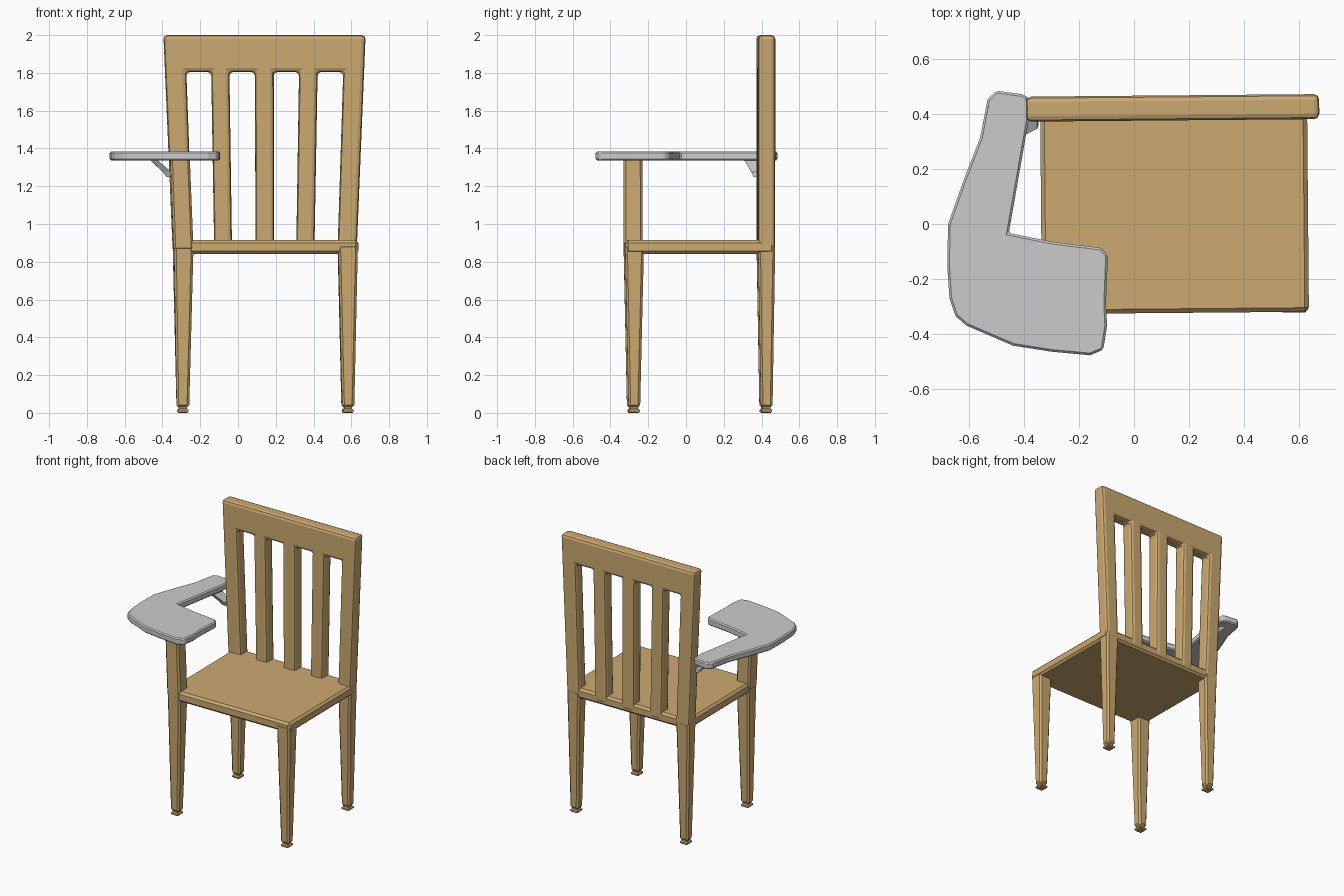
import bpy, bmesh, math

if "Cube" in bpy.data.objects:
    bpy.data.objects.remove(bpy.data.objects["Cube"])


def material(name, rgb):
    m = bpy.data.materials.new(name)
    m.diffuse_color = (*rgb, 1)
    m.use_nodes = True
    m.node_tree.nodes["Principled BSDF"].inputs["Base Color"].default_value = m.diffuse_color
    return m


WOOD = material("light wood", (0.60, 0.40, 0.165))
GREY = material("pale grey laminate", (0.60, 0.60, 0.60))
TILT = math.radians(0.5)   # the chair is turned very slightly


def finish(name, bm, mat, bevel, segments=1, turn=TILT):
    bmesh.ops.recalc_face_normals(bm, faces=bm.faces)
    me = bpy.data.meshes.new(name)
    bm.to_mesh(me)
    bm.free()
    me.materials.append(mat)
    ob = bpy.data.objects.new(name, me)
    bpy.context.collection.objects.link(ob)
    ob.rotation_euler.z = turn
    if bevel:
        mod = ob.modifiers.new("edge bevel", "BEVEL")
        mod.width, mod.segments = bevel, segments
        mod.limit_method = "ANGLE"
        mod.angle_limit = math.radians(40)
    return ob


def extrude(name, points, offset, mat, bevel, segments=1, turn=TILT):
    """Solid from a flat outline pushed along an offset."""
    bm = bmesh.new()
    face = bm.faces.new([bm.verts.new(p) for p in points])
    new = bmesh.ops.extrude_face_region(bm, geom=[face])["geom"]
    verts = [g for g in new if isinstance(g, bmesh.types.BMVert)]
    bmesh.ops.translate(bm, verts=verts, vec=offset)
    return finish(name, bm, mat, bevel, segments, turn)


def loft(name, levels, mat=WOOD, bevel=0.0, segments=1):
    """Square-sectioned solid through levels (z, x0, x1, y0, y1)."""
    bm = bmesh.new()
    rings = [[bm.verts.new(p) for p in
              ((a, c, z), (b, c, z), (b, d, z), (a, d, z))]
             for z, a, b, c, d in levels]
    bm.faces.new(rings[0])
    bm.faces.new(rings[-1])
    for lo, hi in zip(rings, rings[1:]):
        for i in range(4):
            j = (i + 1) % 4
            bm.faces.new((lo[i], lo[j], hi[j], hi[i]))
    return finish(name, bm, mat, bevel, segments)


# seat
loft("seat", [(0.842, -0.338, 0.634, -0.325, 0.462),
              (0.915, -0.338, 0.634, -0.325, 0.462)], bevel=0.015)

# back: comb outline of top rail, two stiles and three slats
bottoms = [(-0.342, -0.235), (-0.122, -0.028), (0.097, 0.195),
           (0.312, 0.408), (0.531, 0.632)]
tops = [(-0.386, -0.27), (-0.138, -0.042), (0.093, 0.193),
        (0.327, 0.425), (0.561, 0.672)]
z_low, z_open, z_top = 0.86, 1.805, 2.0
outline = [(-0.391, z_top)]
for i, ((b0, b1), (t0, t1)) in enumerate(zip(bottoms, tops)):
    if i > 0:
        outline.append((t0, z_open))
    outline += [(b0, z_low), (b1, z_low)]
    if i < 4:
        outline.append((t1, z_open))
outline.append((0.679, z_top))
extrude("back_frame", [(x, 0.376, z) for x, z in outline],
        (0, 0.091, 0), WOOD, 0.02, 2)

# tapered legs with stepped feet
legs = {"front_left": (-0.342, -0.238, -0.328, -0.261, -0.328, -0.228, -0.31, -0.248),
        "front_right": (0.528, 0.632, 0.549, 0.613, -0.328, -0.228, -0.31, -0.248),
        "back_left": (-0.342, -0.236, -0.322, -0.257, 0.376, 0.467, 0.391, 0.453),
        "back_right": (0.531, 0.632, 0.551, 0.615, 0.376, 0.467, 0.391, 0.453)}
for name, (x0, x1, u0, u1, y0, y1, v0, v1) in legs.items():
    loft(name + "_leg", [(0.03, u0, u1, v0, v1), (0.89, x0, x1, y0, y1)],
         bevel=0.012)
    cx, cy = (u0 + u1) / 2, (v0 + v1) / 2
    loft(name + "_foot",
         [(z, cx - r, cx + r, cy - r, cy + r) for z, r in
          ((0, 0.022), (0.006, 0.029), (0.016, 0.029), (0.022, 0.021), (0.04, 0.021))])

# post carrying the writing tablet
loft("arm_post", [(0.86, -0.344, -0.238, -0.328, -0.228),
                  (1.35, -0.362, -0.258, -0.328, -0.228)], bevel=0.012)

# writing tablet
tablet = [(-0.5, 0.485), (-0.41, 0.473), (-0.385, 0.462), (-0.383, 0.38),
          (-0.392, 0.33), (-0.456, -0.033), (-0.29, -0.066), (-0.118, -0.087),
          (-0.095, -0.115), (-0.102, -0.29), (-0.098, -0.37), (-0.112, -0.458),
          (-0.16, -0.478), (-0.3, -0.465), (-0.44, -0.443), (-0.61, -0.37),
          (-0.65, -0.335), (-0.672, -0.27), (-0.68, -0.15), (-0.677, 0.0),
          (-0.62, 0.16), (-0.56, 0.315), (-0.533, 0.455)]
extrude("writing_tablet", [(x, y, 1.336) for x, y in tablet],
        (0, 0, 0.048), GREY, 0.008, 1, 0)

# slanted bracket between tablet and back
loft("tablet_bracket", [(1.25, -0.375, -0.345, 0.36, 0.41),
                        (1.275, -0.395, -0.35, 0.35, 0.41),
                        (1.34, -0.462, -0.425, 0.312, 0.41)], GREY)
